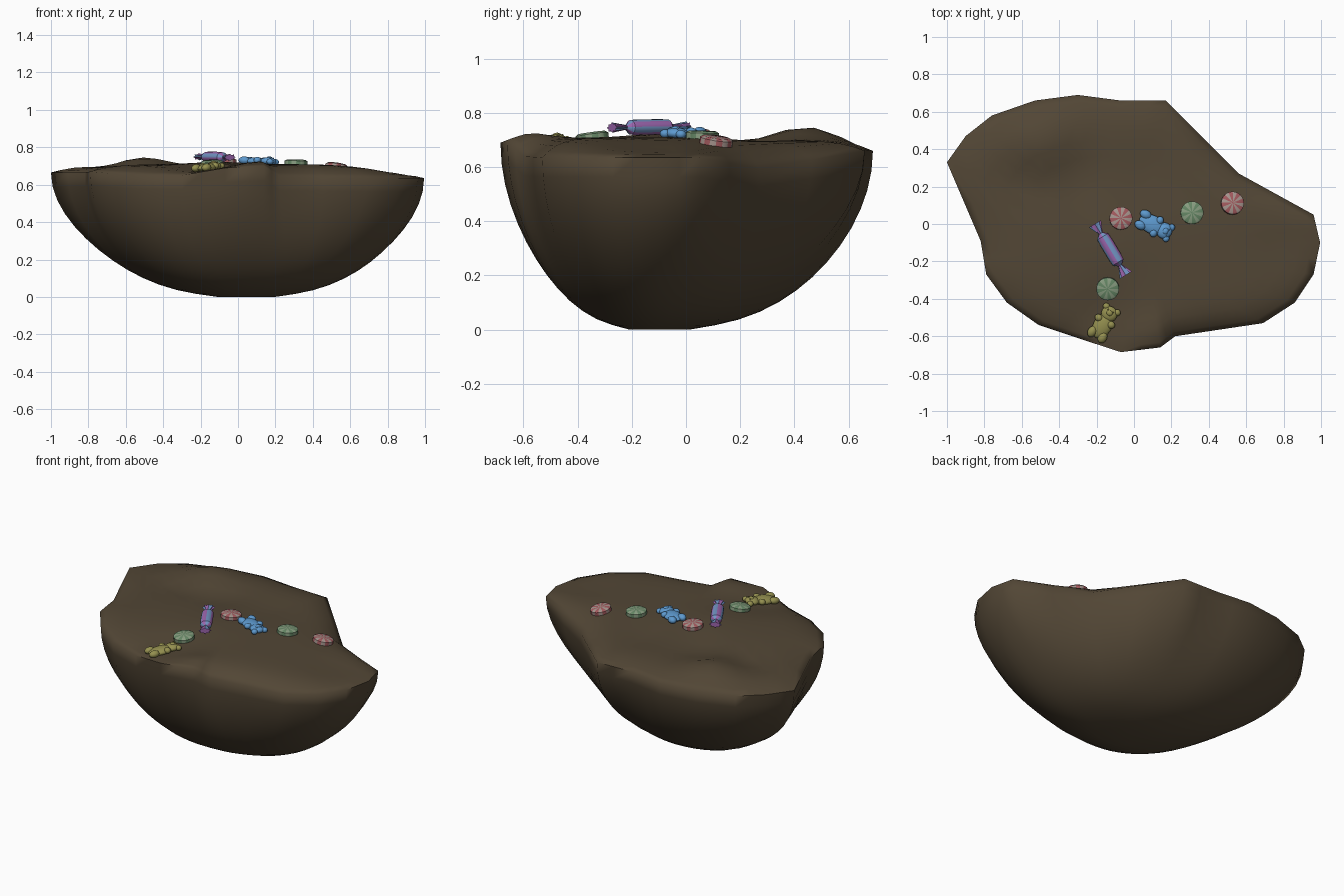
import bpy, bmesh
from math import sin, cos, pi, exp, radians
from mathutils import Vector, Matrix
from mathutils.bvhtree import BVHTree

if "Cube" in bpy.data.objects:
    bpy.data.objects.remove(bpy.data.objects["Cube"])


def material(name, rgb):
    m = bpy.data.materials.new(name)
    m.diffuse_color = (*rgb, 1)
    m.use_nodes = True
    m.node_tree.nodes["Principled BSDF"].inputs["Base Color"].default_value = m.diffuse_color
    return m


BROWN = material("brown", (0.085, 0.062, 0.036))
RED = material("candy_red", (0.36, 0.10, 0.11))
CREAM = material("candy_cream", (0.38, 0.30, 0.27))
GREEN = material("candy_green", (0.13, 0.24, 0.13))
PALE = material("candy_pale_green", (0.25, 0.34, 0.22))
BLUE = material("gummy_blue", (0.11, 0.32, 0.62))
YELLOW = material("gummy_yellow", (0.30, 0.28, 0.08))
PURPLE = material("wrapper_purple", (0.33, 0.13, 0.42))
SKY = material("wrapper_blue", (0.17, 0.30, 0.55))


def finish(bm, name, mats, angle=40):
    bmesh.ops.recalc_face_normals(bm, faces=bm.faces)
    me = bpy.data.meshes.new(name)
    bm.to_mesh(me)
    bm.free()
    ob = bpy.data.objects.new(name, me)
    bpy.context.collection.objects.link(ob)
    for m in mats:
        me.materials.append(m)
    bpy.ops.object.select_all(action='DESELECT')
    ob.select_set(True)
    bpy.context.view_layer.objects.active = ob
    bpy.ops.object.shade_smooth_by_angle(angle=radians(angle))
    return ob


def skin(bm, rings, mat=lambda i: 0):
    for a, b in zip(rings, rings[1:]):
        n = len(a)
        for i in range(n):
            j = (i + 1) % n
            bm.faces.new((a[i], a[j], b[j], b[i])).material_index = mat(i)


# Lobed earth mound: rim outline (x, y, z) and soft bumps (x, y, height, width)
RIM = [(.995, -.10, .635), (.96, .05, .635), (.56, .27, .595), (.17, .66, .66),
       (-.07, .66, .665), (-.30, .69, .66), (-.53, .66, .66), (-.76, .58, .66),
       (-.90, .47, .665), (-1, .33, .665), (-.82, -.09, .665), (-.79, -.27, .67),
       (-.68, -.42, .66), (-.51, -.54, .65), (-.30, -.61, .65), (-.07, -.685, .69),
       (.14, -.66, .70), (.22, -.60, .64), (.69, -.53, .635), (.86, -.42, .635),
       (.96, -.27, .635)]
BUMPS = [(-.5, .47, .06, .12), (-.3, .27, -.025, .12), (.1, .3, -.02, .14),
         (-.62, .2, -.03, .1), (-.2, -.52, -.03, .13), (.1, -.6, .03, .07),
         (.85, -.1, -.045, .18), (.56, .1, -.012, .1), (-.1, -.1, .012, .13)]
CX, CY, P = 0.05, -0.12, 2.5
rim = []
for a, b in zip(RIM, RIM[1:] + RIM[:1]):
    a, b = Vector(a), Vector(b)
    rim += [a, a.lerp(b, 0.5)]
# Evened-out copy of the outline for the underside
soft = rim[:]
N = len(rim)
for _ in range(14):
    soft = [(soft[i - 1] + soft[i] * 2 + soft[(i + 1) % N]) / 4 for i in range(N)]


def top_height(x, y):
    return 0.71 + sum(k * exp(-((x - bx) ** 2 + (y - by) ** 2) / (2 * w * w))
                      for bx, by, k, w in BUMPS)


def at(p, u):
    return CX + (p.x - CX) * u, CY + (p.y - CY) * u


bm = bmesh.new()
rings = []
# Rounded underside
for k in range(1, 15):
    t = pi / 2 * k / 14
    u = sin(t) ** (2 / P)
    rings.append([bm.verts.new((*at(q.lerp(p, u ** 5), u), p.z * (1 - cos(t))))
                  for p, q in zip(rim, soft)])
for v in rings[0]:
    v.co.z = 0
bm.faces.new(rings[0])
# Uneven top
for u in (.95, .88, .8, .7, .6, .5, .4, .3, .2, .1):
    ring = []
    for p in rim:
        x, y = at(p, u)
        ring.append(bm.verts.new((x, y, p.z + (top_height(x, y) - p.z) * (1 - u ** 7))))
    rings.append(ring)
skin(bm, rings)
bm.faces.new(rings[-1])
bmesh.ops.recalc_face_normals(bm, faces=bm.faces)
ground_tree = BVHTree.FromBMesh(bm)
finish(bm, "earth_mound", [BROWN], 75)


def place(ob, x, y, lift, angle):
    """Rest a candy on the mound, tilted to its slope."""
    hit, normal, _, _ = ground_tree.ray_cast(Vector((x, y, 2)), Vector((0, 0, -1)))
    tilt = Vector((0, 0, 1)).rotation_difference(normal).to_matrix().to_4x4()
    ob.matrix_world = (Matrix.Translation(hit + normal * lift) @ tilt
                       @ Matrix.Rotation(radians(angle), 4, 'Z'))


# Striped round mints
def mint(name, x, y, mats):
    bm = bmesh.new()
    n = 32
    rings = [[bm.verts.new((r * cos(2 * pi * i / n), r * sin(2 * pi * i / n), z))
              for i in range(n)]
             for r, z in ((.004, -.018), (.05, -.018), (.061, -.011),
                          (.061, .011), (.05, .018), (.004, .018))]
    skin(bm, rings, lambda i: i // 2 % 2)
    bm.faces.new(rings[0])
    bm.faces.new(rings[-1])
    place(finish(bm, name, mats), x, y, .009, 0)


mint("red_mint_middle", -.07, .03, [RED, CREAM])
mint("red_mint_right", .525, .11, [RED, CREAM])
mint("green_mint_right", .31, .06, [GREEN, PALE])
mint("green_mint_front", -.14, -.345, [GREEN, PALE])


# Gummy bears lying on their backs, head towards +x
def bear(name, x, y, angle, mat):
    bm = bmesh.new()

    def blob(px, py, pz, sx, sy, sz):
        bmesh.ops.create_uvsphere(
            bm, u_segments=16, v_segments=10, radius=1,
            matrix=Matrix.Translation((px, py, pz)) @ Matrix.Diagonal((sx, sy, sz, 1)))

    blob(-.015, 0, 0, .075, .05, .022)
    blob(.058, 0, .002, .042, .044, .022)
    blob(.064, 0, .02, .015, .017, .009)
    for s in (-1, 1):
        blob(.085, .033 * s, .0, .018, .019, .016)
        blob(.012, .038 * s, .006, .02, .022, .018)
        blob(-.07, .032 * s, .004, .032, .024, .021)
        blob(.078, .015 * s, .02, .004, .004, .004)
    place(finish(bm, name, [mat]), x, y, .013, angle)


bear("blue_gummy_bear", .11, -.01, -27, BLUE)
bear("yellow_gummy_bear", -.16, -.53, 60, YELLOW)

# Twist-wrapped candy with pleated ends
bm = bmesh.new()
n = 16
half = [(.16, .038, .3), (.10, .011, 0), (.09, .022, .1), (.08, .034, 0), (.05, .036, 0)]
profile = half + [(-x, r, w) for x, r, w in reversed(half)]
rings = []
for x, r, w in profile:
    ring = []
    for i in range(n):
        a, q = 2 * pi * i / n, r * (1 - w * (i % 2))
        flat = .5 if abs(x) > .12 else .8
        ring.append(bm.verts.new((x, q * cos(a), q * flat * sin(a))))
    rings.append(ring)
skin(bm, rings, lambda i: i // 2 % 2)
bm.faces.new(rings[0])
bm.faces.new(rings[-1])
place(finish(bm, "wrapped_candy", [PURPLE, SKY], 30), -.125, -.135, .027, -59)
